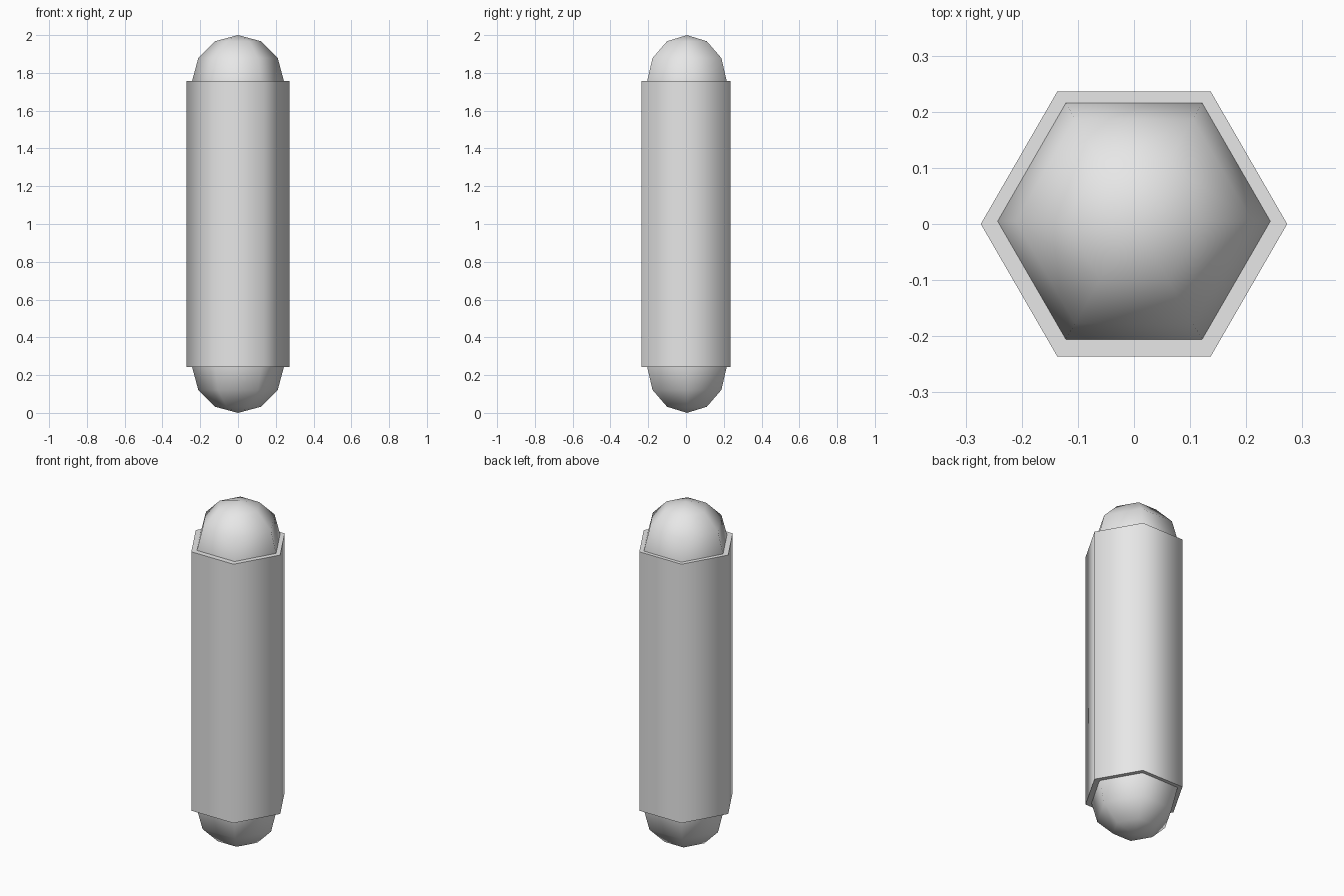
import bpy, bmesh
from math import sin, cos, pi, radians

cube = bpy.data.objects.get("Cube")
if cube:
    bpy.data.objects.remove(cube, do_unlink=True)

SIDES = 6
HEIGHT = 2.0
CAPSULE_R = 0.243
SLEEVE_R = 0.273

grey = bpy.data.materials.new("light_grey")
grey.use_nodes = True
colour = (0.8, 0.8, 0.8, 1)
grey.diffuse_color = colour
grey.node_tree.nodes["Principled BSDF"].inputs["Base Color"].default_value = colour


def lathe(name, profile, y=0.0):
    """Spin a (radius, z) profile into a six-sided solid with smooth sides."""
    bm = bmesh.new()
    verts = [bm.verts.new((r, 0, z)) for r, z in profile]
    edges = [bm.edges.new(pair) for pair in zip(verts, verts[1:])]
    bmesh.ops.spin(bm, geom=verts + edges, cent=(0, 0, 0), axis=(0, 0, 1),
                   angle=2 * pi, steps=SIDES)
    bmesh.ops.remove_doubles(bm, verts=bm.verts, dist=0.0005)
    bmesh.ops.recalc_face_normals(bm, faces=bm.faces)
    mesh = bpy.data.meshes.new(name)
    bm.to_mesh(mesh)
    bm.free()
    mesh.materials.append(grey)
    obj = bpy.data.objects.new(name, mesh)
    obj.location.y = y
    bpy.context.collection.objects.link(obj)
    bpy.ops.object.select_all(action="DESELECT")
    obj.select_set(True)
    bpy.context.view_layer.objects.active = obj
    bpy.ops.object.shade_smooth_by_angle(angle=radians(75))
    return obj


# Inner capsule with domed ends, set slightly towards the back
low, high = CAPSULE_R, HEIGHT - CAPSULE_R
dome = [(CAPSULE_R * cos(i * pi / 6), CAPSULE_R * sin(i * pi / 6)) for i in range(4)]
bottom = [(r, low - h) for r, h in reversed(dome)]
top = [(r, high + h) for r, h in dome]
lathe("inner_capsule", bottom + top, y=0.005)

# Hexagonal sleeve around the straight middle
lathe("outer_sleeve", [(0, low), (SLEEVE_R, low), (SLEEVE_R, high), (0, high)])
